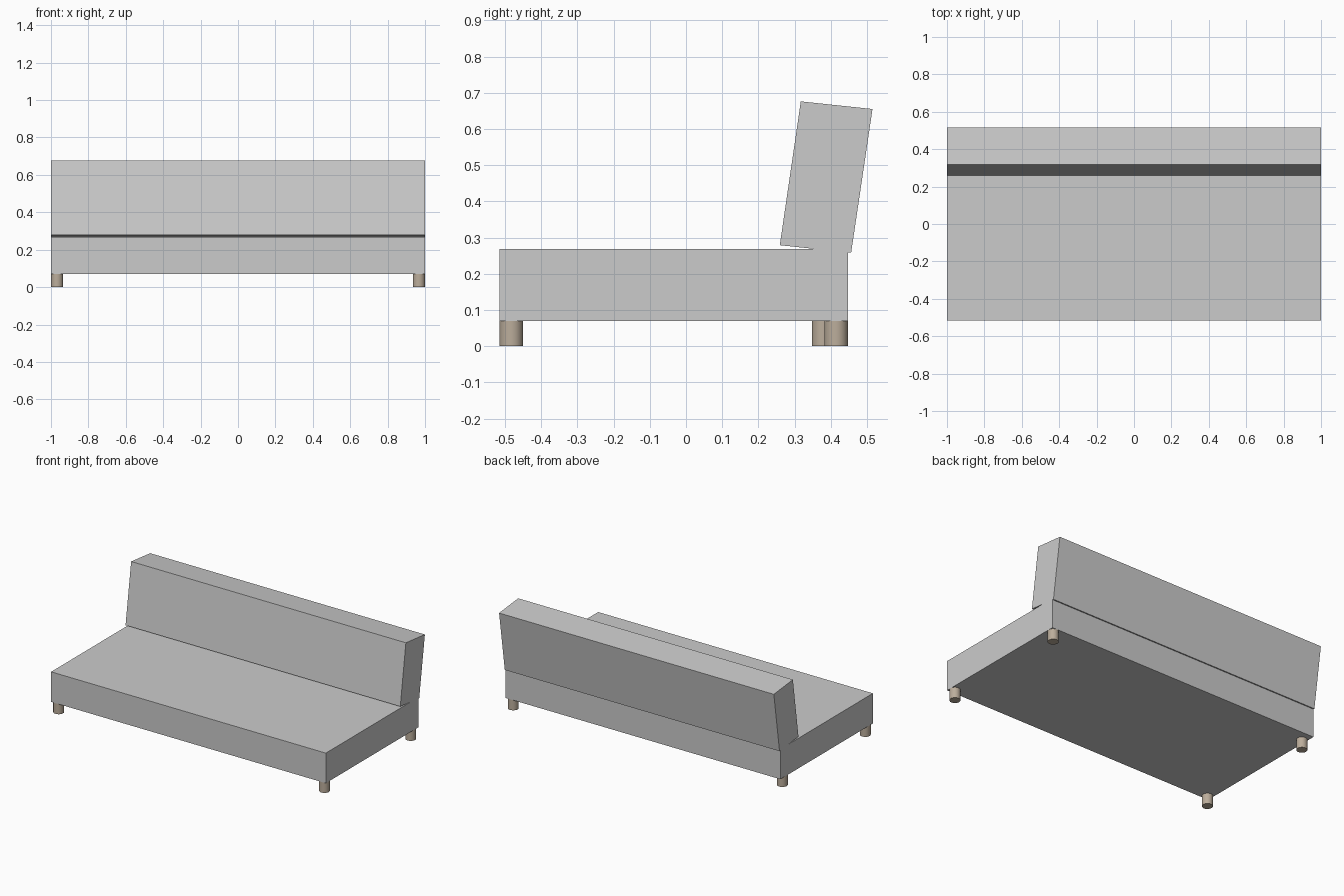
import bpy, bmesh

if "Cube" in bpy.data.objects:
    bpy.data.objects.remove(bpy.data.objects["Cube"])

def extrude_profile(name, profile, half_width):
    """Extrude a (y, z) profile along x, centred on x = 0."""
    bm = bmesh.new()
    face = bm.faces.new([bm.verts.new((-half_width, y, z)) for y, z in profile])
    ext = bmesh.ops.extrude_face_region(bm, geom=[face])
    moved = [g for g in ext["geom"] if isinstance(g, bmesh.types.BMVert)]
    bmesh.ops.translate(bm, verts=moved, vec=(2 * half_width, 0, 0))
    bmesh.ops.recalc_face_normals(bm, faces=bm.faces)
    mesh = bpy.data.meshes.new(name)
    bm.to_mesh(mesh)
    bm.free()
    obj = bpy.data.objects.new(name, mesh)
    bpy.context.collection.objects.link(obj)
    return obj

# Seat slab
extrude_profile("seat", [(-0.515, 0.07), (0.447, 0.07), (0.447, 0.268), (-0.515, 0.268)], 1.0)

# Leaning backrest
extrude_profile("backrest", [(0.259, 0.279), (0.456, 0.258), (0.515, 0.655), (0.317, 0.676)], 1.0)

# Round wooden legs
wood = bpy.data.materials.new("wood")
wood.diffuse_color = (0.50, 0.42, 0.33, 1)
wood.use_nodes = True
wood.node_tree.nodes["Principled BSDF"].inputs["Base Color"].default_value = wood.diffuse_color
R, H = 0.0325, 0.07
legs = {
    "front_left_leg": (-1 + R, -0.515 + R),
    "front_right_leg": (1 - R, -0.515 + R),
    "back_left_leg": (-1 + R, 0.38),
    "back_right_leg": (1 - R, 0.447 - R),
}
for name, (x, y) in legs.items():
    bpy.ops.mesh.primitive_cylinder_add(vertices=32, radius=R, depth=H, location=(x, y, H / 2))
    leg = bpy.context.object
    leg.name = name
    leg.data.materials.append(wood)
    bpy.ops.object.shade_smooth_by_angle()
